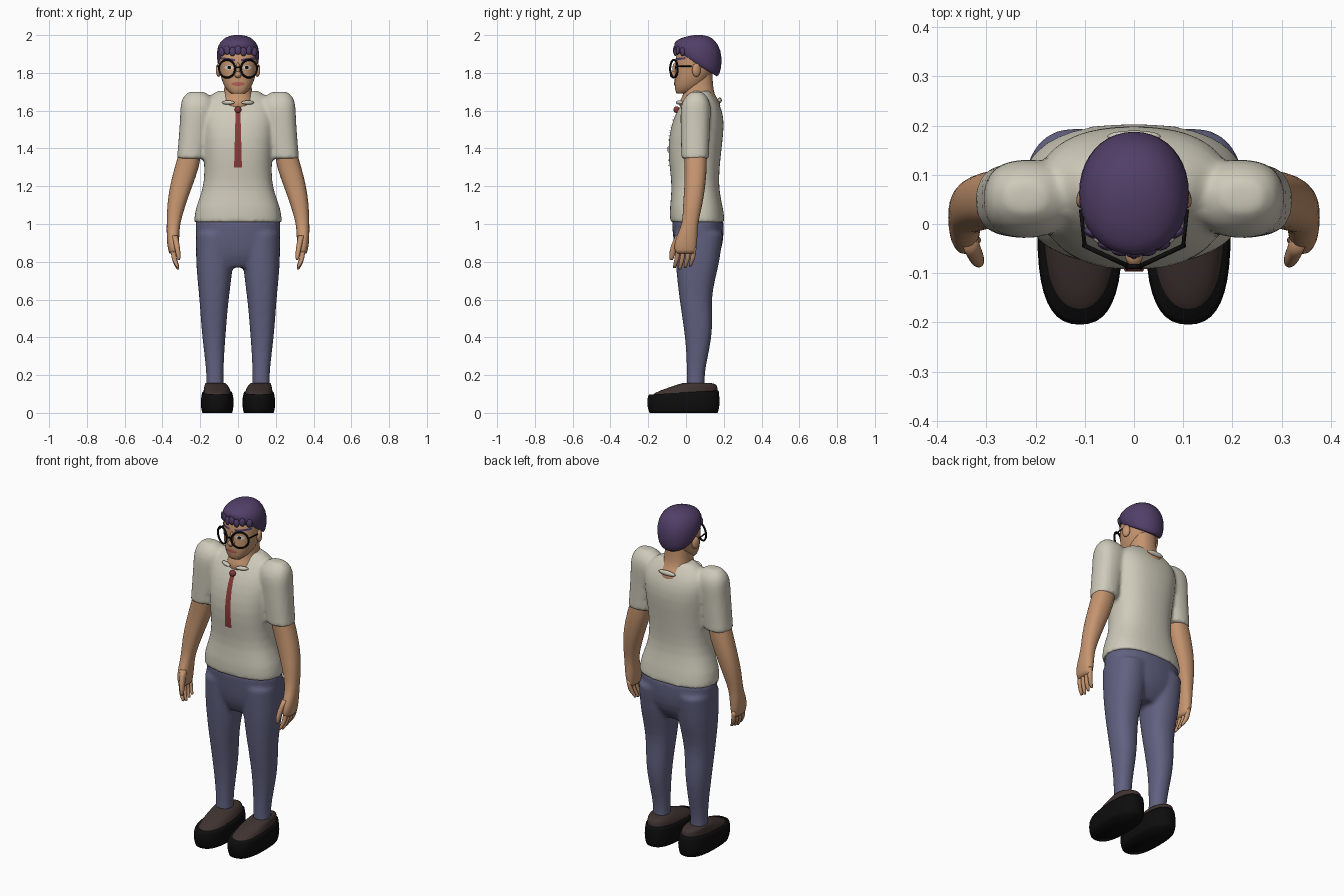
import bpy
import bmesh
from math import cos, sin, pi, sqrt, radians, copysign
from mathutils import Matrix, Vector

if "Cube" in bpy.data.objects:
    bpy.data.objects.remove(bpy.data.objects["Cube"])


def material(name, r, g, b):
    mat = bpy.data.materials.new(name)
    mat.use_nodes = True
    mat.diffuse_color = (r, g, b, 1)
    shader = next(n for n in mat.node_tree.nodes if n.type == "BSDF_PRINCIPLED")
    shader.inputs["Base Color"].default_value = (r, g, b, 1)
    shader.inputs["Roughness"].default_value = 0.8
    return mat


skin = material("skin", 0.56, 0.30, 0.16)
cream = material("cream cloth", 0.62, 0.59, 0.49)
blue = material("slate blue cloth", 0.12, 0.12, 0.22)
purple = material("purple hair", 0.085, 0.05, 0.14)
brown = material("dark brown leather", 0.05, 0.033, 0.03)
black = material("black", 0.004, 0.004, 0.004)
red = material("red tie", 0.26, 0.045, 0.04)
pink = material("lip pink", 0.48, 0.12, 0.10)
white = material("eye white", 0.65, 0.62, 0.58)


def finish(name, bm, mat, mirror=False):
    """Turn a bmesh into a smooth object, optionally mirrored left to right."""
    bmesh.ops.recalc_face_normals(bm, faces=bm.faces)
    mesh = bpy.data.meshes.new(name)
    bm.to_mesh(mesh)
    bm.free()
    mesh.shade_smooth()
    mesh.materials.append(mat)
    obj = bpy.data.objects.new(name, mesh)
    bpy.context.collection.objects.link(obj)
    if mirror:
        add_mirror(obj)
    return obj


def add_mirror(obj):
    mod = obj.modifiers.new("mirror", "MIRROR")
    mod.use_mirror_merge = False


def add_loft(bm, rings, side=1, power=2.3, count=20):
    """Skin closed rings given as (z, centre x, half width, front y, back y, tilt)."""
    crease = bm.edges.layers.float.get("crease_edge") or bm.edges.layers.float.new("crease_edge")
    loops = []
    for z, cx, rx, front, back, *tilt in rings:
        slope = tilt[0] if tilt else 0
        cy, ry = (front + back) / 2, (back - front) / 2
        loop = []
        for i in range(count):
            c, s = cos(2 * pi * i / count), sin(2 * pi * i / count)
            dx = copysign(abs(c) ** (2 / power), c) * rx
            dy = copysign(abs(s) ** (2 / power), s) * ry
            loop.append(bm.verts.new((side * (cx + dx), cy + dy, z + slope * dy)))
        loops.append(loop)
    for low, high in zip(loops, loops[1:]):
        for i in range(count):
            j = (i + 1) % count
            bm.faces.new((low[i], low[j], high[j], high[i]))
    for cap in (bm.faces.new(loops[0]), bm.faces.new(loops[-1])):
        for edge in cap.edges:
            edge[crease] = 1


def loft(name, mat, bodies, mirror=False, power=2.3, blend=False):
    """Each body is (rings, sides); blended bodies melt into one skin."""
    bm = bmesh.new()
    for rings, sides in bodies:
        for side in sides:
            add_loft(bm, rings, side, power)
    obj = finish(name, bm, mat)
    obj.modifiers.new("subdivide", "SUBSURF").levels = 1
    obj.modifiers["subdivide"].render_levels = 1
    if blend:
        remesh = obj.modifiers.new("blend", "REMESH")
        remesh.mode = "VOXEL"
        remesh.voxel_size = 0.011
        remesh.use_smooth_shade = True
        soften = obj.modifiers.new("soften", "SMOOTH")
        soften.factor, soften.iterations = 0.5, 5
    if mirror:
        add_mirror(obj)
    return obj


def blob(name, mat, place, size, turn=0, mirror=False):
    bm = bmesh.new()
    frame = Matrix.Translation(place) @ Matrix.Rotation(radians(turn), 4, "Z") @ Matrix.Diagonal((*size, 1))
    bmesh.ops.create_uvsphere(bm, u_segments=16, v_segments=10, radius=1, matrix=frame)
    return finish(name, bm, mat, mirror)


def rod(name, mat, start, end, radius, mirror=False):
    start, end = Vector(start), Vector(end)
    span = end - start
    frame = Matrix.Translation((start + end) / 2) @ span.to_track_quat("Z", "Y").to_matrix().to_4x4()
    bm = bmesh.new()
    bmesh.ops.create_cone(bm, cap_ends=True, segments=8, radius1=radius, radius2=radius,
                          depth=span.length, matrix=frame)
    return finish(name, bm, mat, mirror)


def plate(name, mat, target, cx, cz, half_height, width, slant=0, mirror=False, rows=14, lift=0.004):
    """Thin patch laid on the front of a target; width is a function of height."""
    bm = bmesh.new()
    grid = []
    for r in range(rows + 1):
        t = 2 * r / rows - 1
        grid.append([bm.verts.new((cx + u / 3 * width(t), -0.4,
                                   cz + t * half_height + slant * u / 3)) for u in range(-3, 4)])
    for low, high in zip(grid, grid[1:]):
        for i in range(6):
            bm.faces.new((low[i], low[i + 1], high[i + 1], high[i]))
    obj = finish(name, bm, mat)
    wrap = obj.modifiers.new("lay on surface", "SHRINKWRAP")
    wrap.target = target
    wrap.wrap_method, wrap.wrap_mode = "PROJECT", "ABOVE_SURFACE"
    wrap.use_project_y = True
    wrap.offset = lift
    if mirror:
        add_mirror(obj)
    return obj


def oval(size):
    return lambda t: size * sqrt(max(0.02, 1 - t * t))


both, single = (1, -1), (1,)

# Shirt: torso with two short sleeves
torso = [(1.01, 0, .235, -.085, .207), (1.08, 0, .232, -.09, .2), (1.18, 0, .187, -.075, .175),
         (1.28, 0, .178, -.085, .177), (1.4, 0, .187, -.1, .19), (1.52, 0, .2, -.083, .205),
         (1.6, 0, .205, -.05, .195), (1.66, 0, .18, -.008, .165), (1.705, 0, .11, .03, .13)]
sleeve = [(1.345, .25, .074, -.025, .122), (1.45, .237, .078, -.028, .125), (1.56, .222, .085, -.03, .13),
          (1.63, .212, .095, -.03, .135), (1.675, .215, .078, -.005, .115), (1.7, .22, .04, .025, .085)]
shirt = loft("shirt", cream, [(torso, single), (sleeve, both)], power=2.4, blend=True)

# Trousers: hips with two legs
hips = [(1.02, 0, .228, -.077, .2), (.92, 0, .228, -.07, .203), (.83, 0, .2, -.055, .18),
        (.77, 0, .12, -.02, .13)]
leg = [(.95, .118, .106, -.065, .198), (.8, .124, .1, -.057, .18), (.7, .125, .09, -.047, .153),
       (.6, .127, .078, -.035, .135), (.5, .128, .07, -.02, .142), (.4, .128, .062, -.006, .137),
       (.3, .125, .052, .002, .117), (.2, .122, .045, .004, .097), (.13, .122, .047, .002, .1)]
loft("trousers", blue, [(hips, single), (leg, both)], blend=True)

# Shoes
sole = [(0, .11, .08, -.195, .17), (.03, .11, .088, -.207, .18), (.08, .11, .088, -.208, .18),
        (.108, .11, .08, -.198, .175, .06)]
loft("shoe_sole", black, [(sole, single)], mirror=True, power=2.6)
upper = [(.08, .11, .078, -.192, .17), (.118, .11, .073, -.175, .17, .07), (.143, .115, .064, -.09, .165, .06),
         (.158, .12, .053, -.02, .135)]
loft("shoe_upper", brown, [(upper, single)], mirror=True)

# Arms with palms, fingers and thumbs
arm = [(1.4, .248, .058, -.01, .11), (1.3, .27, .066, -.008, .112), (1.2, .302, .06, -.008, .103),
       (1.1, .327, .049, -.017, .088), (1.0, .343, .035, -.018, .062), (.94, .344, .034, -.05, .062),
       (.88, .344, .031, -.066, .057), (.845, .342, .022, -.055, .05)]
loft("arm", skin, [(arm, single)], mirror=True)
fingers = []
for i in range(4):
    y = 0.028 * i - 0.054
    tip = 0.76 + 0.008 * abs(i - 1)
    fingers.append(([(.88, .345, .014, y, y + .026), (.82, .34, .013, y - .005, y + .02),
                     (tip + .02, .327, .011, y - .014, y + .008), (tip, .317, .006, y - .014, y)], single))
thumb = [(.94, .335, .016, -.055, -.01), (.88, .322, .015, -.084, -.045), (.83, .315, .012, -.09, -.06),
         (.81, .313, .006, -.086, -.07)]
loft("fingers", skin, fingers + [(thumb, single)], mirror=True)

# Neck and head
neck = [(1.56, 0, .08, 0, .14), (1.61, 0, .1, -.035, .188), (1.65, 0, .095, -.04, .182),
        (1.68, 0, .075, -.012, .15), (1.75, 0, .072, -.01, .142), (1.82, 0, .07, .0, .14)]
loft("neck", skin, [(neck, single)])
skull = [(1.69, 0, .035, -.05, .01), (1.705, 0, .058, -.058, .06), (1.74, 0, .08, -.062, .1),
         (1.79, 0, .095, -.06, .14), (1.85, 0, .103, -.058, .16), (1.91, 0, .103, -.053, .165),
         (1.96, 0, .07, -.015, .13)]
head = loft("head", skin, [(skull, single)])
blob("nose", skin, (0, -.064, 1.79), (.018, .022, .018))
blob("nose_bridge", skin, (0, -.056, 1.82), (.011, .016, .035))
blob("ear", skin, (.102, .055, 1.815), (.014, .024, .036), turn=20, mirror=True)

# Hair cap and fringe
cap = [(1.845, 0, .1, -.05, .165, -.6), (1.862, 0, .112, -.063, .18, -.6), (1.9, 0, .115, -.066, .192, -.4),
       (1.945, 0, .108, -.058, .188, -.2), (1.98, 0, .08, -.025, .155, -.06), (1.995, 0, .05, .01, .12),
       (2.0, 0, .02, .045, .085)]
loft("hair", purple, [(cap, single)], power=2.1)
for i in range(-3, 4):
    x = 0.029 * i
    blob("fringe_lock", purple, (x, .055 - .115 * sqrt(1 - (x / .113) ** 2), 1.92 - .008 * (i % 2)),
         (.017, .009, .024), turn=x * 350)

# Face details
plate("lips", pink, head, 0, 1.742, .011, oval(.034), rows=6)
plate("eye", white, head, .046, 1.828, .012, oval(.022), rows=6, mirror=True)
plate("pupil", black, head, .044, 1.828, .009, oval(.009), rows=6, mirror=True, lift=.006)
plate("eyebrow", purple, head, .053, 1.872, .006, lambda t: .037, slant=.005, rows=4, mirror=True)

# Glasses: two swept-back rims, bridge and temples
bm = bmesh.new()
steps, sides = 28, 6
rim = [[bm.verts.new(((.047 + .0055 * cos(q)) * cos(a), .0055 * sin(q), (.047 + .0055 * cos(q)) * sin(a)))
        for q in (2 * pi * k / sides for k in range(sides))]
       for a in (2 * pi * n / steps for n in range(steps))]
for n in range(steps):
    for k in range(sides):
        one, two, nxt = rim[n], rim[(n + 1) % steps], (k + 1) % sides
        bm.faces.new((one[k], two[k], two[nxt], one[nxt]))
bm.transform(Matrix.Translation((.058, -.064, 1.822)) @ Matrix.Rotation(radians(25), 4, "Z"))
finish("glasses_rim", bm, black, mirror=True)
rod("glasses_bridge", black, (-.018, -.086, 1.83), (.018, -.086, 1.83), .005)
rod("glasses_temple", black, (.1, -.045, 1.835), (.108, .03, 1.835), .004, mirror=True)

# Collar and tie
blob("collar_point", cream, (.052, -.036, 1.643), (.036, .013, .011), turn=22, mirror=True)
blob("collar_back", cream, (0, .178, 1.655), (.055, .012, .014))
plate("tie", red, shirt, 0, 1.452, .152, lambda t: .0165 - .004 * t, rows=24, lift=.005)
blob("tie_knot", red, (0, -.05, 1.605), (.018, .016, .018))
